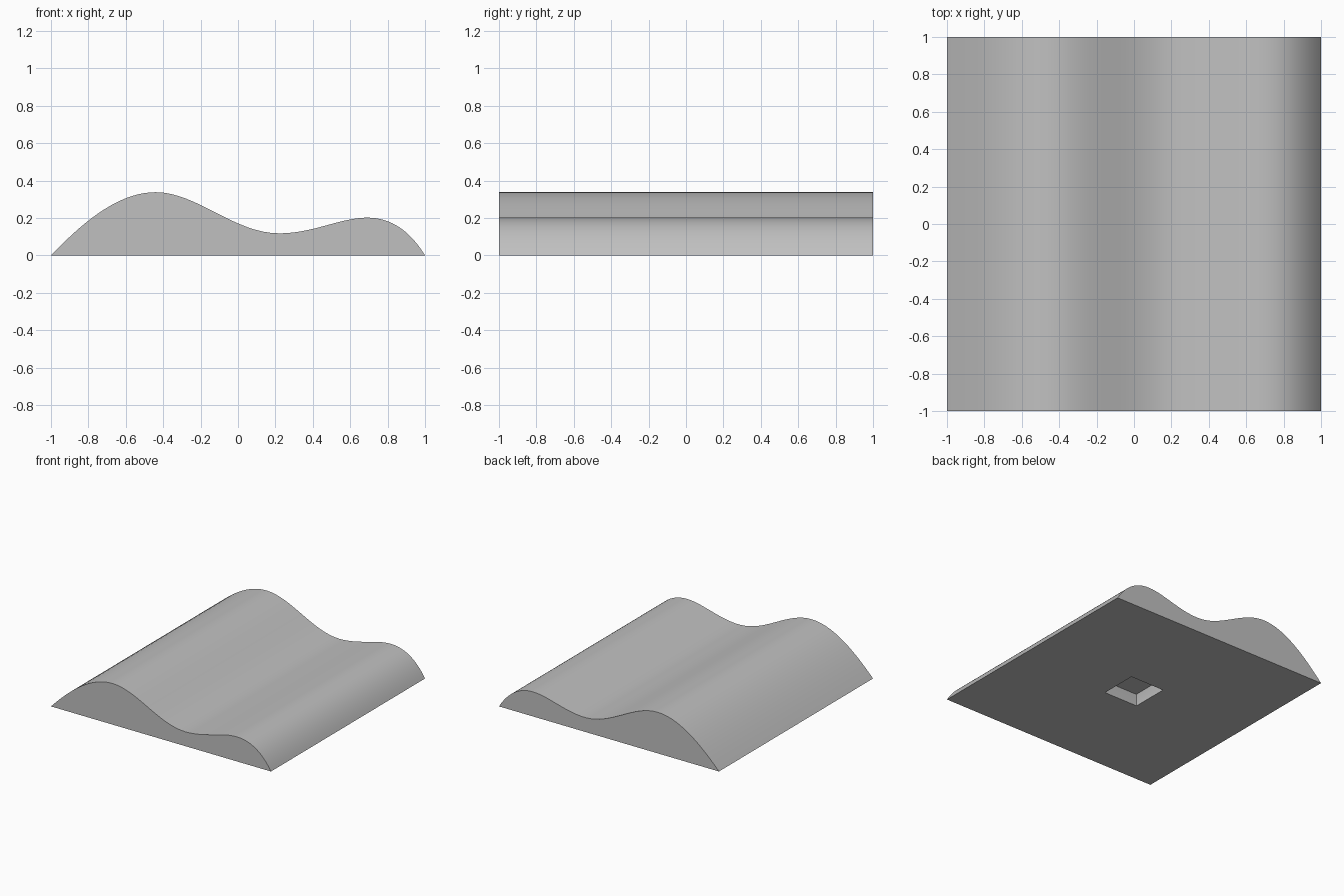
import bpy
import bmesh
import math
from mathutils import Vector
from mathutils.geometry import interpolate_bezier

default = bpy.data.objects.get("Cube")
if default:
    bpy.data.objects.remove(default, do_unlink=True)

# Plain grey finish
grey = bpy.data.materials.new("light_grey")
grey.use_nodes = True
colour = (0.53, 0.53, 0.53, 1)
grey.diffuse_color = colour
grey.node_tree.nodes["Principled BSDF"].inputs["Base Color"].default_value = colour

# Wave profile: tall crest, valley, low crest (x, z bezier spans)
spans = [
    [(-1, 0), (-0.8, 0.21), (-0.62, 0.338), (-0.44, 0.338)],
    [(-0.44, 0.338), (-0.22, 0.338), (-0.02, 0.118), (0.22, 0.118)],
    [(0.22, 0.118), (0.4, 0.118), (0.55, 0.202), (0.69, 0.202)],
    [(0.69, 0.202), (0.82, 0.202), (0.92, 0.13), (1, 0)],
]
profile = [Vector((-1, -1, 0))]
for span in spans:
    a, b, c, d = [Vector((x, -1, z)) for x, z in span]
    profile += interpolate_bezier(a, b, c, d, 17)[1:]

# Extrude the profile from front to back
bm = bmesh.new()
front = bm.faces.new([bm.verts.new(p) for p in profile])
extruded = bmesh.ops.extrude_face_region(bm, geom=[front], use_keep_orig=True)
back_verts = [g for g in extruded["geom"] if isinstance(g, bmesh.types.BMVert)]
bmesh.ops.translate(bm, verts=back_verts, vec=(0, 2, 0))
bmesh.ops.recalc_face_normals(bm, faces=bm.faces[:])

# Square socket in the middle of the underside: straight rim, then tapered walls
socket = min(bm.faces, key=lambda f: f.normal.z)
for inset, height in ((0.845, 0), (0.002, 0.03), (0.016, 0.085)):
    bmesh.ops.inset_region(bm, faces=[socket], thickness=inset, use_even_offset=True)
    for v in socket.verts:
        v.co.z = height
bm.normal_update()

mesh = bpy.data.meshes.new("wave_block")
bm.to_mesh(mesh)
bm.free()
mesh.materials.append(grey)
block = bpy.data.objects.new("wave_block", mesh)
bpy.context.collection.objects.link(block)

# Smooth the wave, keep the outer edges crisp
bpy.ops.object.select_all(action="DESELECT")
block.select_set(True)
bpy.context.view_layer.objects.active = block
bpy.ops.object.shade_smooth_by_angle(angle=math.radians(15))
